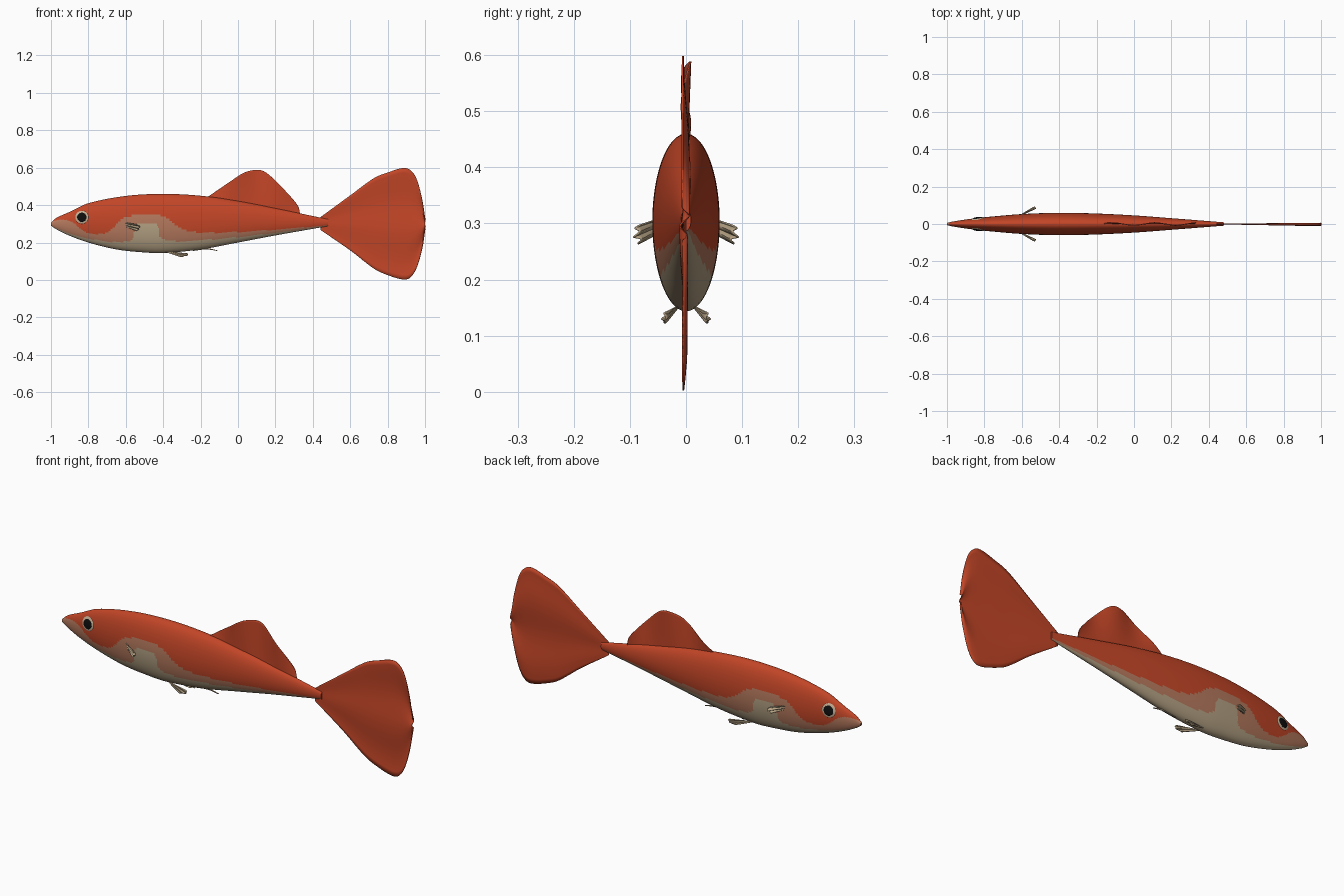
import bpy, bmesh, math
from mathutils import Vector

old = bpy.data.objects.get("Cube")
if old:
    bpy.data.objects.remove(old, do_unlink=True)


def material(name, rgb):
    m = bpy.data.materials.new(name)
    m.use_nodes = True
    m.diffuse_color = (*rgb, 1)
    m.node_tree.nodes["Principled BSDF"].inputs["Base Color"].default_value = (*rgb, 1)
    return m


red = material("orange red", (0.54, 0.06, 0.02))
pink = material("dusty pink", (0.46, 0.19, 0.11))
beige = material("belly beige", (0.46, 0.36, 0.23))
ring = material("eye ring", (0.55, 0.42, 0.29))
black = material("pupil black", (0.004, 0.004, 0.004))


def curve(points, x):
    """Smooth value at x through (x, value) points."""
    n = len(points)
    if x <= points[0][0]:
        return points[0][1]
    if x >= points[-1][0]:
        return points[-1][1]

    def slope(i):
        a, b = points[max(i - 1, 0)], points[min(i + 1, n - 1)]
        return (b[1] - a[1]) / (b[0] - a[0])
    i = max(k for k in range(n - 1) if points[k][0] <= x)
    (x0, y0), (x1, y1) = points[i], points[i + 1]
    h = x1 - x0
    t = (x - x0) / h
    return ((2 * t**3 - 3 * t**2 + 1) * y0 + (t**3 - 2 * t**2 + t) * h * slope(i)
            + (3 * t**2 - 2 * t**3) * y1 + (t**3 - t**2) * h * slope(i + 1))


def finish(name, bm, mats, angle=60):
    bmesh.ops.recalc_face_normals(bm, faces=bm.faces)
    me = bpy.data.meshes.new(name)
    bm.to_mesh(me)
    bm.free()
    for m in mats:
        me.materials.append(m)
    ob = bpy.data.objects.new(name, me)
    bpy.context.collection.objects.link(ob)
    bpy.ops.object.select_all(action='DESELECT')
    bpy.context.view_layer.objects.active = ob
    ob.select_set(True)
    bpy.ops.object.shade_smooth_by_angle(angle=math.radians(angle))
    return ob


def mirror_y(ob):
    mod = ob.modifiers.new("both sides", 'MIRROR')
    mod.use_axis = (False, True, False)


# Body profile: top line, bottom line, half width
TOP = [(-1, .307), (-.97, .332), (-.9, .364), (-.8, .41), (-.6, .449), (-.4, .46),
       (-.2, .45), (0, .422), (.2, .383), (.48, .325)]
BOTTOM = [(-1, .29), (-.97, .27), (-.9, .236), (-.8, .2), (-.65, .163), (-.5, .147),
          (-.4, .144), (-.2, .163), (0, .2), (.2, .238), (.48, .287)]
WIDTH = [(-1, .006), (-.97, .013), (-.9, .024), (-.8, .036), (-.6, .053), (-.4, .06),
         (-.2, .056), (0, .046), (.2, .031), (.48, .009)]
# Lower edge of the red back, upper edge of the beige belly
RED_EDGE = [(-1, .312), (-.95, .322), (-.89, .312), (-.85, .28), (-.8, .252), (-.72, .248),
            (-.67, .275), (-.63, .32), (-.56, .345), (-.48, .35), (-.39, .337),
            (-.33, .29), (-.27, .262), (-.15, .253), (.1, .262), (.48, .292)]
BELLY_EDGE = [(-1, .288), (-.9, .248), (-.8, .222), (-.7, .205), (-.6, .205), (-.56, .225),
              (-.55, .285), (-.52, .303), (-.45, .3), (-.425, .28), (-.42, .235),
              (-.37, .21), (-.2, .212), (.1, .24), (.48, .288)]


def section(x):
    t, b = curve(TOP, x), curve(BOTTOM, x)
    return (t + b) / 2, (t - b) / 2, curve(WIDTH, x)


def surface_y(x, z):
    c, h, w = section(x)
    return w * math.sqrt(max(0, 1 - ((z - c) / h) ** 2))


# Body: lofted ellipses, coloured by the two edge curves
RINGS, SIDES = 240, 80
bm = bmesh.new()
rings = []
for i in range(RINGS + 1):
    x = -1 + 1.48 * (i / RINGS) ** 1.15
    c, h, w = section(x)
    rings.append([bm.verts.new((x, w * math.cos(a), c + h * math.sin(a)))
                  for a in (2 * math.pi * k / SIDES for k in range(SIDES))])
for r, s in zip(rings, rings[1:]):
    for k in range(SIDES):
        n = (k + 1) % SIDES
        bm.faces.new((r[k], r[n], s[n], s[k]))
bm.faces.new(rings[0])
bm.faces.new(rings[-1])
for f in bm.faces:
    p = f.calc_center_median()
    f.material_index = 0 if p.z > curve(RED_EDGE, p.x) else 1 if p.z > curve(BELLY_EDGE, p.x) else 2
finish("body", bm, [red, pink, beige])


def upright_fin(name, low, high, sway, mat, columns=48, rows=24):
    """Thin rippled sheet between two outline curves."""
    bm = bmesh.new()
    x0, x1 = low[0][0], low[-1][0]
    grid = []
    for i in range(columns + 1):
        x = x0 + (x1 - x0) * math.sin(math.pi / 2 * i / columns)
        a, b = curve(low, x), curve(high, x)
        grid.append([bm.verts.new((x, sway((x - x0) / (x1 - x0), j / rows), a + (b - a) * j / rows))
                     for j in range(rows + 1)])
    for r, s in zip(grid, grid[1:]):
        for j in range(rows):
            bm.faces.new((r[j], s[j], s[j + 1], r[j + 1]))
    ob = finish(name, bm, [mat])
    mod = ob.modifiers.new("thickness", 'SOLIDIFY')
    mod.thickness = .003
    mod.offset = 0
    return ob


# Tail fin
upright_fin("tail_fin",
            [(.44, .268), (.6, .158), (.73, .058), (.8, .026), (.88, .003), (.92, .012),
             (.955, .065), (.985, .17), (1, .27)],
            [(.44, .335), (.6, .452), (.73, .546), (.8, .574), (.88, .598), (.92, .588),
             (.955, .54), (.985, .43), (1, .33)],
            lambda u, v: u * (.007 * math.sin(v * 11) - .006 * (1 - v)), red)

# Dorsal fin
upright_fin("dorsal_fin",
            [(-.17, .43), (0, .4), (.33, .34)],
            [(-.17, .438), (-.05, .52), (.03, .572), (.105, .589), (.15, .574),
             (.22, .51), (.29, .435), (.325, .385), (.33, .35)],
            lambda u, v: v * .008 * math.sin(u * 14), red)

# Anal fin, a sliver under the belly
upright_fin("anal_fin",
            [(-.24, .155), (-.17, .163), (-.11, .155)],
            [(-.24, .175), (-.17, .172), (-.11, .158)],
            lambda u, v: 0, beige, 8, 2)


def side_fin(name, root_a, root_b, tip_a, tip_b, ripple):
    """Small pleated fan fin, mirrored to both sides."""
    bm = bmesh.new()
    ra, rb, ta, tb = map(Vector, (root_a, root_b, tip_a, tip_b))
    push = (ta - ra).cross(rb - ra).normalized()
    n, m = 18, 10
    grid = []
    for i in range(n + 1):
        v = i / n
        row = []
        for j in range(m + 1):
            u = j / m
            p = ra.lerp(rb, v).lerp(ta.lerp(tb, v), u * (.85 + .15 * math.sin(math.pi * v)))
            row.append(bm.verts.new(p + push * ripple * u * math.sin(v * 14)))
        grid.append(row)
    for r, s in zip(grid, grid[1:]):
        for j in range(m):
            bm.faces.new((r[j], s[j], s[j + 1], r[j + 1]))
    ob = finish(name, bm, [beige])
    mod = ob.modifiers.new("thickness", 'SOLIDIFY')
    mod.thickness = .003
    mirror_y(ob)


side_fin("pectoral_fins", (-.615, .046, .31), (-.605, .046, .285),
         (-.525, .092, .295), (-.53, .088, .262), .006)
side_fin("pelvic_fins", (-.4, .012, .155), (-.36, .018, .152),
         (-.29, .045, .12), (-.255, .036, .143), .004)


# Eyes: shallow domes lying on the head
def eye_part(name, radius, bulge, lift, mat):
    bm = bmesh.new()
    bmesh.ops.create_uvsphere(bm, u_segments=32, v_segments=16, radius=1)
    x0, z0 = -.835, .335
    for v in bm.verts:
        x, z = x0 + v.co.x * radius, z0 + v.co.y * radius
        v.co = (x, surface_y(x, z) + lift + v.co.z * bulge, z)
    mirror_y(finish(name, bm, [mat]))


eye_part("eye_rings", .035, .004, 0, ring)
eye_part("pupils", .025, .004, .0025, black)
